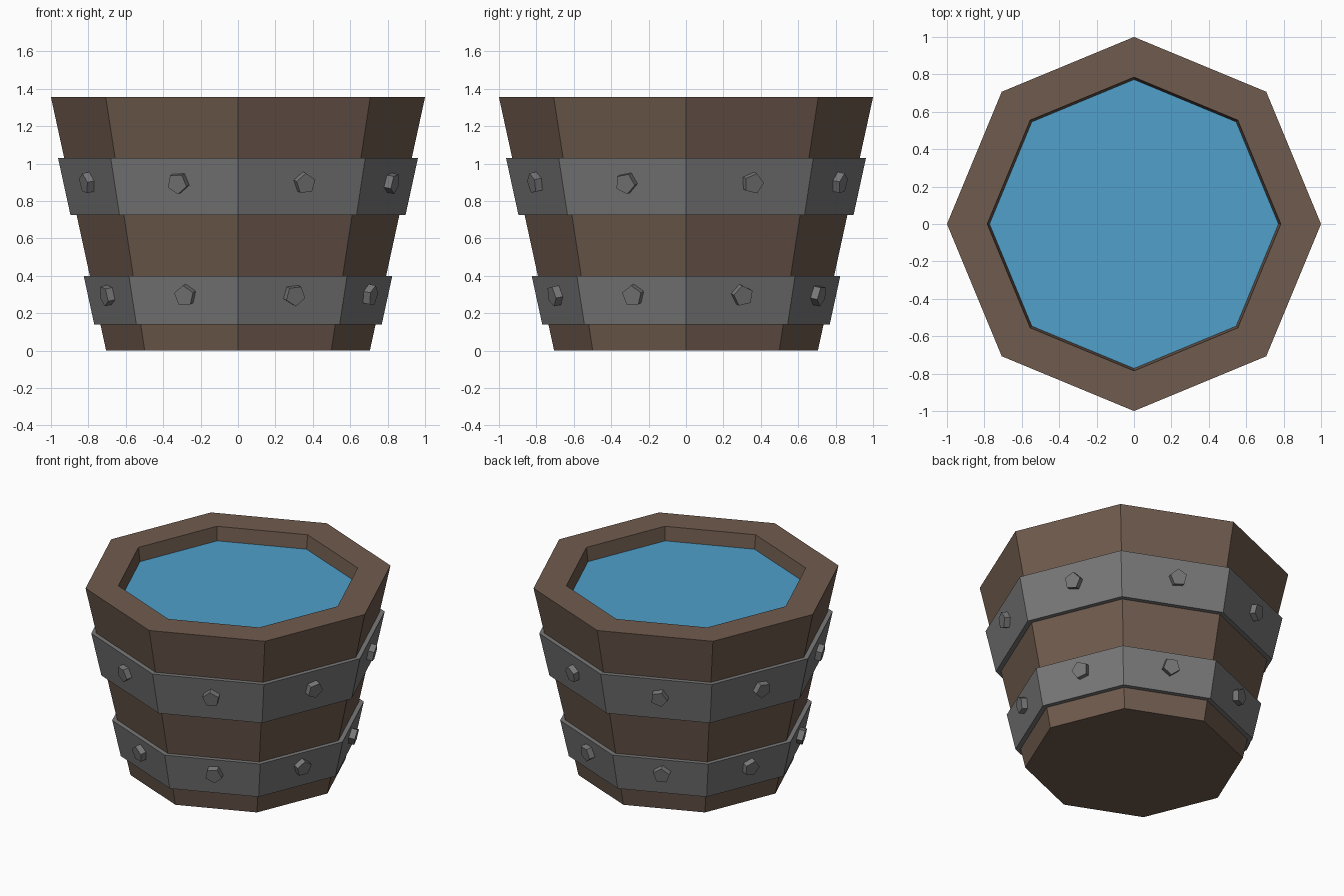
import bpy, bmesh, math, random
from mathutils import Matrix, Vector

if "Cube" in bpy.data.objects:
    bpy.data.objects.remove(bpy.data.objects["Cube"])

random.seed(4)
SIDES = 8
SLOPE = (1.0 - 0.705) / 1.355


def wall_radius(z):
    return 0.705 + SLOPE * z


def material(name, rgb):
    m = bpy.data.materials.new(name)
    m.diffuse_color = (*rgb, 1)
    m.use_nodes = True
    m.node_tree.nodes["Principled BSDF"].inputs["Base Color"].default_value = m.diffuse_color
    return m


def finish(name, bm, mat):
    bmesh.ops.recalc_face_normals(bm, faces=bm.faces)
    me = bpy.data.meshes.new(name)
    bm.to_mesh(me)
    bm.free()
    me.materials.append(mat)
    ob = bpy.data.objects.new(name, me)
    bpy.context.collection.objects.link(ob)
    return ob


def octagon_loft(name, profile, mat, closed=False):
    """Sweep an (r, z) profile round eight sides; open profiles get end caps."""
    bm = bmesh.new()
    rings = [[bm.verts.new((r * math.cos(math.tau * i / SIDES),
                            r * math.sin(math.tau * i / SIDES), z))
              for i in range(SIDES)] for r, z in profile]
    pairs = list(zip(rings, rings[1:]))
    if closed:
        pairs.append((rings[-1], rings[0]))
    else:
        bm.faces.new(rings[0])
        bm.faces.new(rings[-1])
    for a, b in pairs:
        for i in range(SIDES):
            j = (i + 1) % SIDES
            bm.faces.new((a[i], a[j], b[j], b[i]))
    return finish(name, bm, mat)


wood = material("wood", (0.16, 0.105, 0.077))
iron = material("iron", (0.19, 0.19, 0.19))
blue = material("water", (0.08, 0.35, 0.60))

# Bucket body with recessed top
octagon_loft("bucket_body", [(0.705, 0), (1.0, 1.355), (0.785, 1.355), (0.77, 1.24)], wood)

# Water surface
octagon_loft("water", [(0.771, 1.242), (0.773, 1.257)], blue)

# Iron hoops with one pentagonal stud per side
for label, z0, z1, stud_z, shift in (("lower", 0.14, 0.40, 0.30, 0.01),
                                     ("upper", 0.725, 1.03, 0.90, 0.02)):
    r0, r1 = wall_radius(z0), wall_radius(z1)
    octagon_loft(label + "_hoop", [(r0 - 0.01, z0), (r0 + 0.033, z0),
                                   (r1 + 0.033, z1), (r1 - 0.01, z1)], iron, closed=True)
    bm = bmesh.new()
    apothem = math.cos(math.pi / SIDES)
    normal = Vector((1, 0, -SLOPE * apothem)).normalized()
    tilt = normal.to_track_quat('Z', 'Y').to_matrix().to_4x4()
    for i in range(SIDES):
        place = (Matrix.Rotation(math.tau * (i + 0.5) / SIDES, 4, 'Z')
                 @ Matrix.Translation(((wall_radius(stud_z) + 0.033) * apothem, shift, stud_z))
                 @ tilt
                 @ Matrix.Rotation(random.uniform(0, math.tau), 4, 'Z')
                 @ Matrix.Translation((0, 0, 0.012)))
        bmesh.ops.create_cone(bm, cap_ends=True, segments=5, radius1=0.057,
                              radius2=0.057, depth=0.056, matrix=place)
    finish(label + "_studs", bm, iron)
